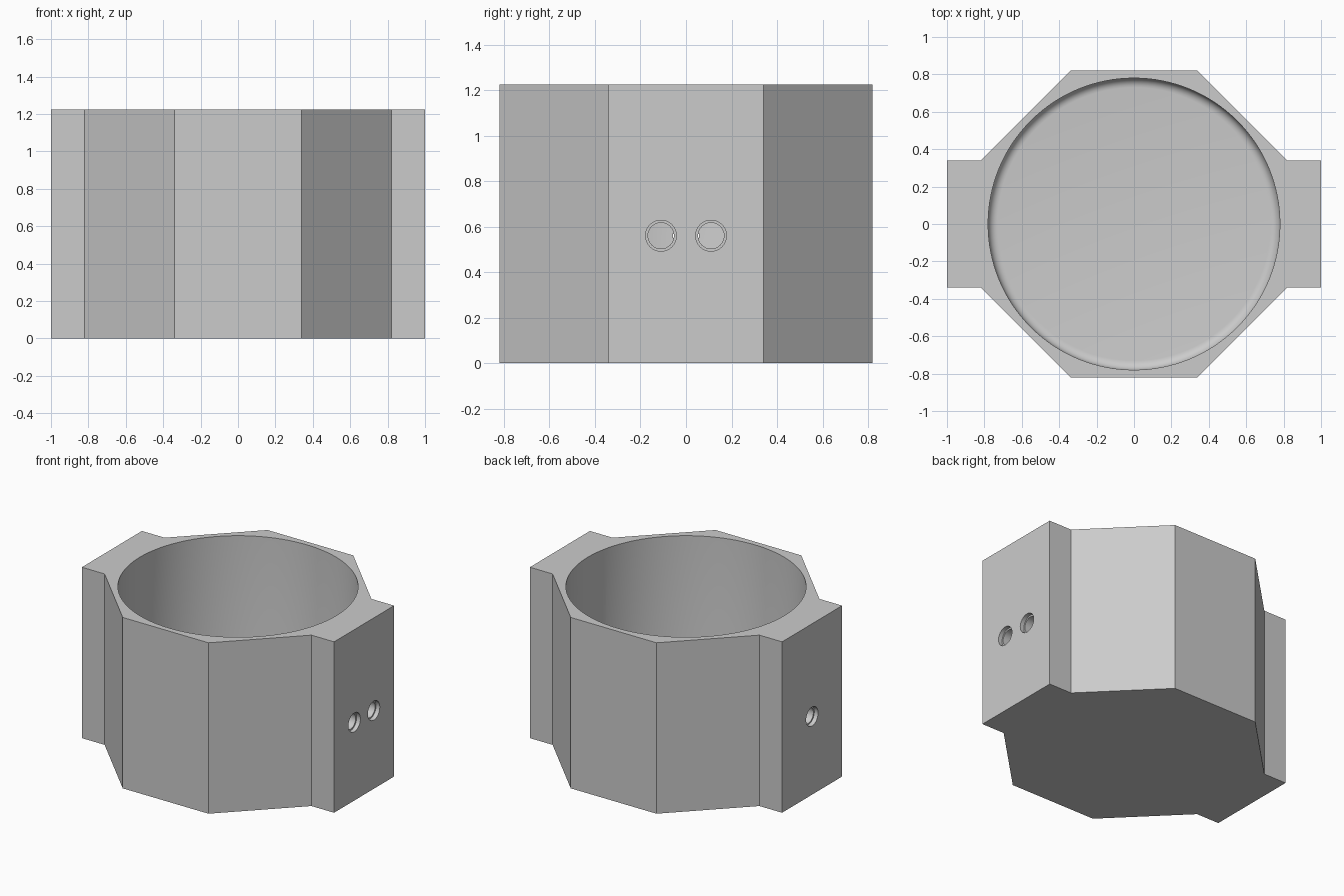
import bpy, bmesh, math
from mathutils import Matrix

if "Cube" in bpy.data.objects:
    bpy.data.objects.remove(bpy.data.objects["Cube"])

H = 1.225      # height
A, S = 0.82, 0.34   # octagon apothem and half side
FLOOR = 0.04

grey = bpy.data.materials.new("grey plastic")
grey.diffuse_color = (0.6, 0.6, 0.6, 1)
grey.use_nodes = True
grey.node_tree.nodes["Principled BSDF"].inputs["Base Color"].default_value = grey.diffuse_color


def finish(bm, name):
    bmesh.ops.recalc_face_normals(bm, faces=bm.faces)
    me = bpy.data.meshes.new(name)
    bm.to_mesh(me)
    bm.free()
    me.materials.append(grey)
    ob = bpy.data.objects.new(name, me)
    bpy.context.collection.objects.link(ob)
    return ob


def lathe(name, profile, segs, matrix=Matrix()):
    """Closed solid of revolution about z from (radius, z) points, capped at both ends."""
    bm = bmesh.new()
    rings = [[bm.verts.new((r * math.cos(2 * math.pi * i / segs),
                            r * math.sin(2 * math.pi * i / segs), z))
              for i in range(segs)] for r, z in profile]
    for a, b in zip(rings, rings[1:]):
        for i in range(segs):
            j = (i + 1) % segs
            bm.faces.new((a[i], a[j], b[j], b[i]))
    bm.faces.new(rings[0])
    bm.faces.new(rings[-1])
    bm.transform(matrix)
    return finish(bm, name)


# Octagonal body with a flat block on each side, extruded upwards
quarter = [(1, 0.34), (A, S), (S, A)]
outline = (quarter + [(-x, y) for x, y in reversed(quarter)]
           + [(-x, -y) for x, y in quarter] + [(x, -y) for x, y in reversed(quarter)])
bm = bmesh.new()
base = bm.faces.new([bm.verts.new((x, y, 0)) for x, y in outline])
top = bmesh.ops.extrude_face_region(bm, geom=[base])
bmesh.ops.translate(bm, verts=[v for v in top["geom"] if isinstance(v, bmesh.types.BMVert)],
                    vec=(0, 0, H))
body = finish(bm, "octagonal_cup")

# Round bore with a small fillet at the floor
R, F = 0.78, 0.05
fillet = [(R - F + F * math.sin(t), FLOOR + F - F * math.cos(t))
          for t in (math.pi / 2 * k / 6 for k in range(7))]
cutters = [lathe("bore_cutter", fillet + [(R, H + 0.1)], 128)]

# Stepped side holes: two on the right block, one on the left
hole = [(0.057, 0.70), (0.057, 0.97), (0.068, 0.97), (0.068, 1.05)]
for side, y in ((1, -0.11), (1, 0.11), (-1, 0)):
    m = Matrix.Translation((0, y, 0.56)) @ Matrix.Rotation(side * math.pi / 2, 4, 'Y')
    cutters.append(lathe("hole_cutter", hole, 32, m))

for c in cutters:
    c.hide_render = True
    c.hide_set(True)
    mod = body.modifiers.new("cut", 'BOOLEAN')
    mod.operation = 'DIFFERENCE'
    mod.solver = 'EXACT'
    mod.object = c

# Apply the cuts, drop the cutters, smooth the round surfaces
bpy.context.view_layer.objects.active = body
body.select_set(True)
for mod in list(body.modifiers):
    bpy.ops.object.modifier_apply(modifier=mod.name)
for c in cutters:
    bpy.data.objects.remove(c)
bpy.ops.object.shade_smooth_by_angle(angle=math.radians(30))
